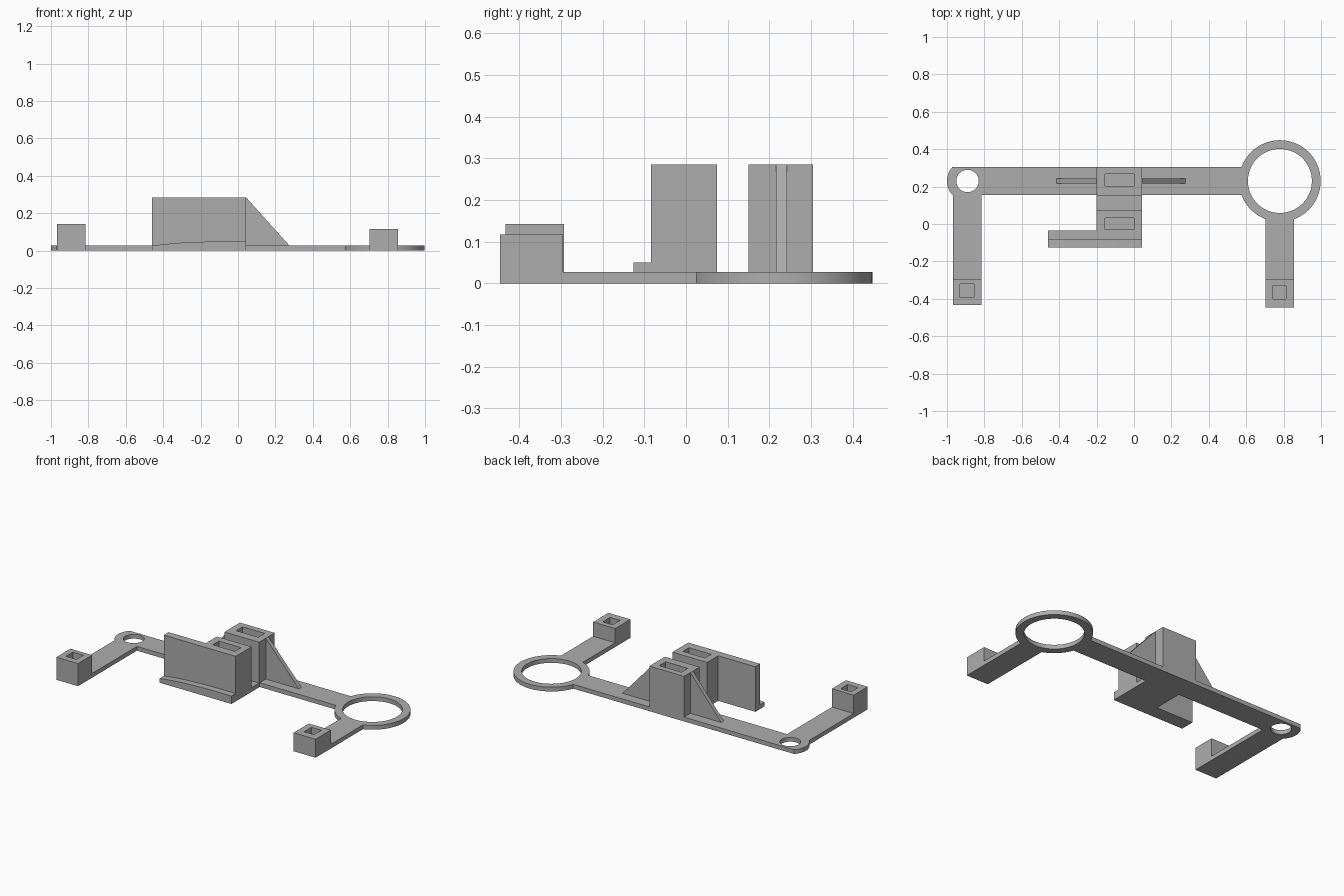
import bpy, bmesh, math
from mathutils import Vector

cube = bpy.data.objects.get("Cube")
if cube:
    bpy.data.objects.remove(cube, do_unlink=True)

grey = bpy.data.materials.new("plain grey")
grey.use_nodes = True
grey.diffuse_color = (0.42, 0.42, 0.42, 1)
grey.node_tree.nodes["Principled BSDF"].inputs["Base Color"].default_value = (0.42, 0.42, 0.42, 1)

T = 0.027        # plate thickness
H = 0.285        # tower height
BAR_Y = 0.23     # centre line of the long bar
RING_X, PIVOT_X = 0.78, -0.89


def prism(name, points, direction):
    """Extrude a planar outline of 3D points along a direction."""
    bm = bmesh.new()
    face = bm.faces.new([bm.verts.new(p) for p in points])
    result = bmesh.ops.extrude_face_region(bm, geom=[face])
    moved = [g for g in result["geom"] if isinstance(g, bmesh.types.BMVert)]
    bmesh.ops.translate(bm, verts=moved, vec=Vector(direction))
    bmesh.ops.recalc_face_normals(bm, faces=bm.faces)
    mesh = bpy.data.meshes.new(name)
    bm.to_mesh(mesh)
    bm.free()
    mesh.materials.append(grey)
    obj = bpy.data.objects.new(name, mesh)
    bpy.context.collection.objects.link(obj)
    return obj


def box(name, x0, x1, y0, y1, z0, z1):
    return prism(name, [(x0, y0, z0), (x1, y0, z0), (x1, y1, z0), (x0, y1, z0)], (0, 0, z1 - z0))


def disc(name, x, y, r, z0, z1, sides=96):
    turn = [math.tau * i / sides for i in range(sides)]
    return prism(name, [(x + r * math.cos(a), y + r * math.sin(a), z0) for a in turn], (0, 0, z1 - z0))


def combine(obj, other, operation):
    """Apply a boolean and remove the helper."""
    mod = obj.modifiers.new("boolean", "BOOLEAN")
    mod.operation, mod.solver, mod.object = operation, "EXACT", other
    graph = bpy.context.evaluated_depsgraph_get()
    mesh = bpy.data.meshes.new_from_object(obj.evaluated_get(graph))
    obj.modifiers.clear()
    obj.data = mesh
    bpy.data.objects.remove(other, do_unlink=True)


# Long bar with a rounded end, joined to the ring, arms and centre plate
half, r = 0.075, 0.11
sweep = math.asin(half / r)
arc = [math.pi - sweep + 2 * sweep * i / 16 for i in range(17)]
outline = [(PIVOT_X + r * math.cos(a), BAR_Y + r * math.sin(a), 0) for a in arc]
outline += [(RING_X - 0.1, BAR_Y - half, 0), (RING_X - 0.1, BAR_Y + half, 0)]
frame = prism("base_frame", outline, (0, 0, T))
for part in (
    disc("ring", RING_X, BAR_Y, 0.218, 0, T),
    box("right_arm", -0.968, -0.816, -0.433, 0.18, 0, T),
    box("left_arm", 0.702, 0.856, -0.447, 0.1, 0, T),
    box("centre_plate", -0.2, 0.043, -0.06, 0.2, 0, T),
):
    combine(frame, part, "UNION")
combine(frame, disc("ring_hole", RING_X, BAR_Y, 0.171, -0.1, 0.1), "DIFFERENCE")
combine(frame, disc("pivot_hole", PIVOT_X, BAR_Y, 0.06, -0.1, 0.1, 64), "DIFFERENCE")


# Blocks and towers, each with a rectangular pocket open at the top
def socket(name, bounds, pocket, base, top):
    block = box(name, *bounds, base, top)
    combine(block, box("pocket", *pocket, T, top + 0.1), "DIFFERENCE")
    return block


socket("right_end_block", (-0.968, -0.816, -0.433, -0.293), (-0.93, -0.856, -0.392, -0.322), 0, 0.143)
socket("left_end_block", (0.702, 0.856, -0.447, -0.295), (0.743, 0.813, -0.402, -0.328), 0, 0.117)
socket("back_tower", (-0.2, 0.043, 0.15, 0.305), (-0.155, 0, 0.203, 0.267), 0, H)
front_tower = socket("front_tower", (-0.2, 0.043, -0.084, 0.074), (-0.155, 0, -0.03, 0.032), 0, H)

# Upright wall running sideways from the front tower
combine(front_tower, box("side_wall", -0.46, -0.15, -0.084, -0.036, 0, H), "UNION")
# the union must not refill the pocket
combine(front_tower, box("pocket", -0.155, 0, -0.03, 0.032, T, H + 0.1), "DIFFERENCE")

# Ledge with a gently curved top along the foot of the wall
curve = [(0.043, 0.05), (-0.1, 0.05), (-0.2, 0.047), (-0.3, 0.043), (-0.38, 0.036), (-0.46, 0.027)]
prism("front_ledge", [(-0.46, -0.126, 0), (0.043, -0.126, 0)] + [(x, -0.126, z) for x, z in curve], (0, 0.042, 0))

# Thin triangular braces on both sides of the back tower
for name, x, tip in (("right_brace", -0.2, -0.415), ("left_brace", 0.043, 0.275)):
    prism(name, [(x, 0.216, T), (tip, 0.216, T), (x, 0.216, H)], (0, 0.026, 0))

# Smooth curved walls, sharp edges elsewhere
bpy.ops.object.select_all(action="DESELECT")
frame.select_set(True)
bpy.context.view_layer.objects.active = frame
bpy.ops.object.shade_smooth_by_angle(angle=math.radians(30))
